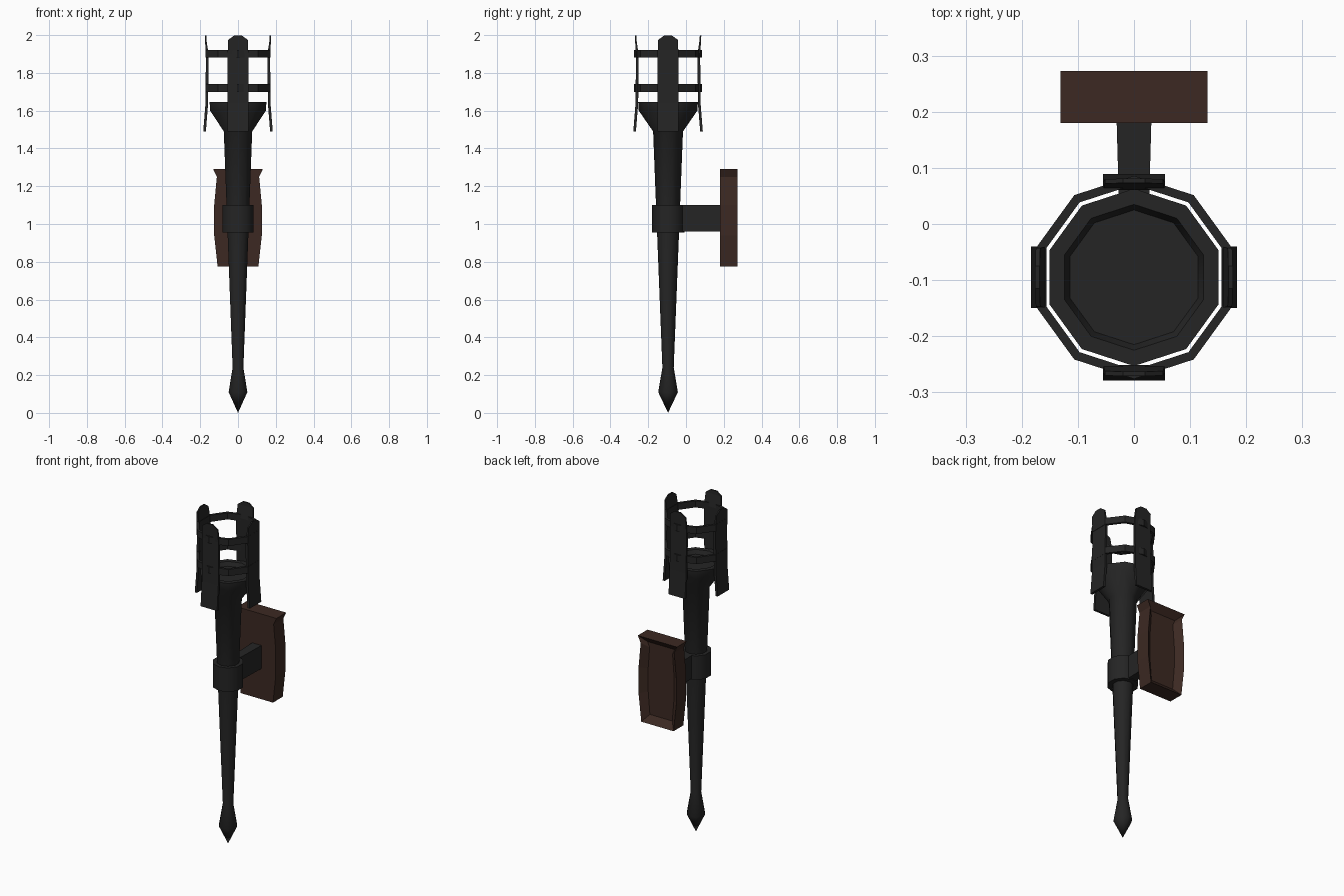
import bpy, bmesh, math
from mathutils import Matrix, Vector

if "Cube" in bpy.data.objects:
    bpy.data.objects.remove(bpy.data.objects["Cube"])

CY = -0.095   # torch axis in y
SIDES = 10


def material(name, rgb):
    m = bpy.data.materials.new(name)
    m.diffuse_color = (*rgb, 1)
    m.use_nodes = True
    m.node_tree.nodes["Principled BSDF"].inputs["Base Color"].default_value = m.diffuse_color
    return m


IRON = material("dark_iron", (0.018, 0.018, 0.018))
WOOD = material("dark_wood", (0.045, 0.022, 0.016))


def finish(name, bm, mat, smooth=False):
    bmesh.ops.remove_doubles(bm, verts=bm.verts, dist=1e-5)
    bmesh.ops.recalc_face_normals(bm, faces=bm.faces)
    me = bpy.data.meshes.new(name)
    bm.to_mesh(me)
    bm.free()
    me.materials.append(mat)
    ob = bpy.data.objects.new(name, me)
    bpy.context.collection.objects.link(ob)
    if smooth:
        bpy.ops.object.select_all(action='DESELECT')
        ob.select_set(True)
        bpy.context.view_layer.objects.active = ob
        bpy.ops.object.shade_smooth_by_angle(angle=math.radians(40))
    return ob


def lathe(name, profile, closed=False, smooth=True):
    """Spin (radius, z) points round the torch axis."""
    bm = bmesh.new()
    rows = []
    for r, z in profile:
        rows.append([bm.verts.new((r * math.sin(a), CY + r * math.cos(a), z))
                     for a in (2 * math.pi * i / SIDES for i in range(SIDES))])
    pairs = list(zip(rows, rows[1:]))
    if closed:
        pairs.append((rows[-1], rows[0]))
    for lo, hi in pairs:
        for i in range(SIDES):
            j = (i + 1) % SIDES
            bm.faces.new((lo[i], lo[j], hi[j], hi[i]))
    bmesh.ops.dissolve_degenerate(bm, dist=1e-5, edges=bm.edges)
    return finish(name, bm, IRON, smooth)


def prism(bm, outline, offset):
    """Extrude a planar outline by an offset vector."""
    f = bm.faces.new([bm.verts.new(p) for p in outline])
    geo = bmesh.ops.extrude_face_region(bm, geom=[f])["geom"]
    top = [g for g in geo if isinstance(g, bmesh.types.BMFace)][0]
    bmesh.ops.translate(bm, verts=top.verts[:], vec=Vector(offset))
    return top


# tapered shaft with pointed foot and flared cup
lathe("torch_shaft", [(0, 0), (0.052, 0.11), (0.03, 0.24), (0.058, 0.95),
                      (0.079, 1.49), (0.155, 1.6), (0.158, 1.645),
                      (0.13, 1.645), (0.12, 1.62), (0, 1.62)])

# collar gripping the shaft
lathe("collar", [(0.055, 0.955), (0.086, 0.955), (0.086, 1.1), (0.06, 1.1)], closed=True)

# two cage hoops
for i, z in enumerate((1.72, 1.902)):
    lathe(f"cage_hoop_{i + 1}", [(0.165, z - 0.02), (0.181, z - 0.02),
                                 (0.181, z + 0.02), (0.165, z + 0.02)], closed=True, smooth=False)

# four upright cage plates, bent outward at both ends
for k in range(4):
    bm = bmesh.new()
    rows = []
    for w, r, z in ((0.055, 0.184, 1.49), (0.055, 0.172, 1.64),
                    (0.055, 0.17, 1.9), (0.052, 0.175, 1.975), (0.02, 0.176, 1.998)):
        t = 0.014 if z < 1.95 else 0.008
        rows.append([bm.verts.new(p) for p in ((-w, -r, z), (w, -r, z),
                                               (w, -r + t, z), (-w, -r + t, z))])
    for lo, hi in zip(rows, rows[1:]):
        for i in range(4):
            j = (i + 1) % 4
            bm.faces.new((lo[i], lo[j], hi[j], hi[i]))
    bm.faces.new(rows[0])
    bm.faces.new(rows[-1])
    turn = Matrix.Rotation(k * math.pi / 2, 4, 'Z')
    bm.transform(Matrix.Translation((0, CY, 0)) @ turn)
    finish(f"cage_plate_{k + 1}", bm, IRON)

# bracket arm from collar to wall board
bm = bmesh.new()
prism(bm, [(-0.025, -0.03, 0.96), (0.025, -0.03, 0.96), (0.031, 0.185, 0.96), (-0.031, 0.185, 0.96)],
      (0, 0, 0.14))
finish("bracket_arm", bm, IRON)

# wall board with wavy sides and a recessed back
bm = bmesh.new()
half = [(0.108, 0.775), (0.126, 0.94), (0.126, 1.1), (0.112, 1.25), (0.131, 1.29)]
outline = [(x, 0.18, z) for x, z in half] + [(-x, 0.18, z) for x, z in reversed(half)]
back = prism(bm, outline, (0, 0.093, 0))
bm.normal_update()
inset = bmesh.ops.inset_region(bm, faces=[back], thickness=0.006)
for v in back.verts:
    v.co = Vector((v.co.x * 0.72, v.co.y - 0.035, 1.03 + (v.co.z - 1.03) * 0.86))
finish("wall_board", bm, WOOD)
